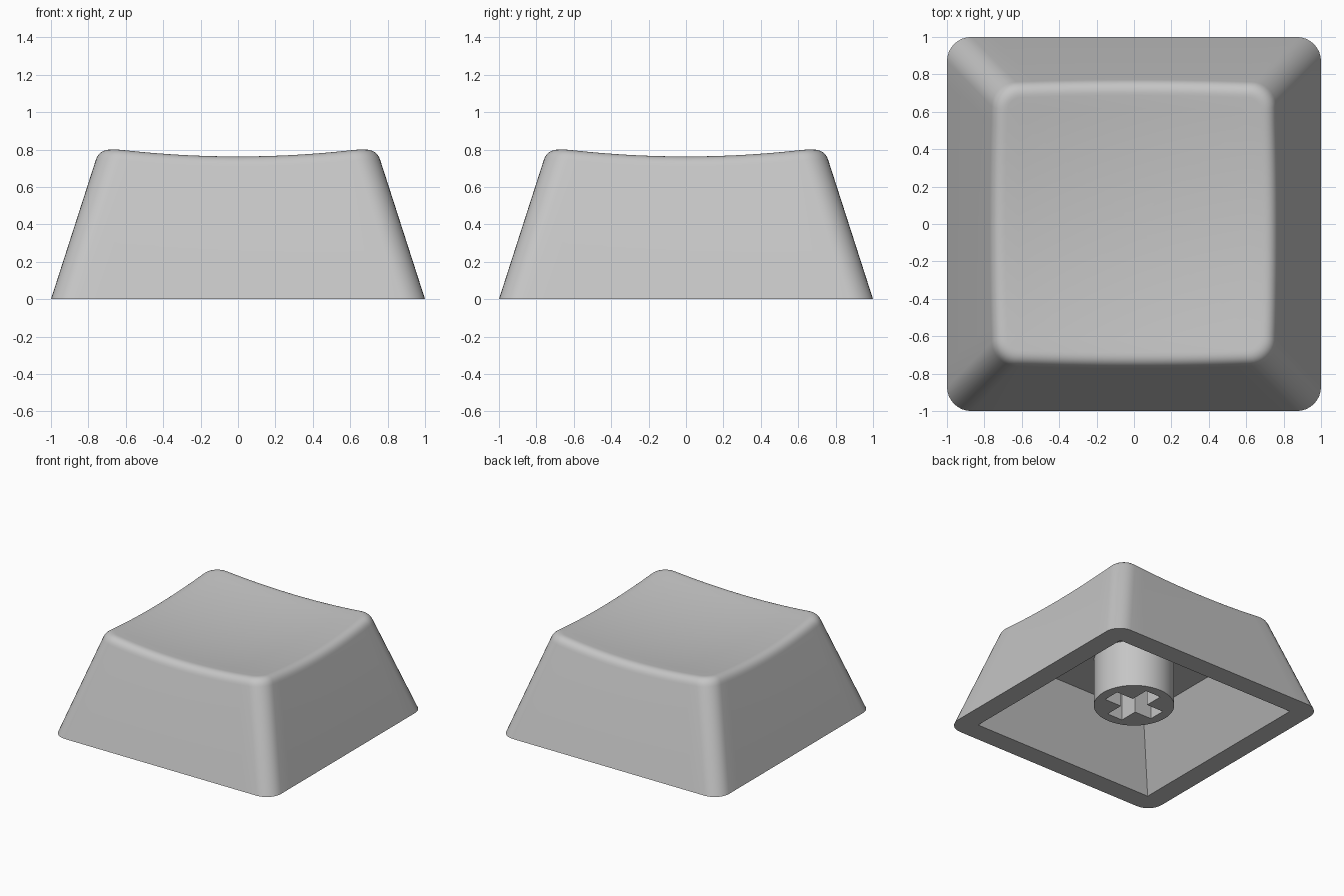
import bpy, bmesh, math
from mathutils import Vector

if "Cube" in bpy.data.objects:
    bpy.data.objects.remove(bpy.data.objects["Cube"])

TAPER, RADIUS, FILLET = 0.322, 0.13, 0.065

grey = bpy.data.materials.new("warm_grey_plastic")
grey.diffuse_color = (0.56, 0.56, 0.56, 1)
grey.use_nodes = True
grey.node_tree.nodes["Principled BSDF"].inputs["Base Color"].default_value = grey.diffuse_color


def make_object(name, bm):
    bmesh.ops.recalc_face_normals(bm, faces=bm.faces)
    mesh = bpy.data.meshes.new(name)
    bm.to_mesh(mesh)
    bm.free()
    mesh.materials.append(grey)
    ob = bpy.data.objects.new(name, mesh)
    bpy.context.collection.objects.link(ob)
    return ob


def loft(name, rings, tip=None):
    """Skin closed rings; close the start flat and the end flat or with a tip."""
    bm = bmesh.new()
    loops = [[bm.verts.new(p) for p in ring] for ring in rings]
    n = len(loops[0])
    for a, b in zip(loops, loops[1:]):
        for i in range(n):
            j = (i + 1) % n
            bm.faces.new((a[i], a[j], b[j], b[i]))
    bm.faces.new(loops[0][::-1])
    if tip is None:
        bm.faces.new(loops[-1])
    else:
        v = bm.verts.new(tip)
        for i in range(n):
            bm.faces.new((loops[-1][i], loops[-1][(i + 1) % n], v))
    return make_object(name, bm)


def cut(ob, cutter):
    mod = ob.modifiers.new("cut", 'BOOLEAN')
    mod.operation, mod.solver, mod.object = 'DIFFERENCE', 'EXACT', cutter
    bpy.context.view_layer.objects.active = ob
    bpy.ops.object.modifier_apply(modifier=mod.name)
    bpy.data.objects.remove(cutter)


def smooth(ob):
    bpy.ops.object.select_all(action='DESELECT')
    ob.select_set(True)
    bpy.context.view_layer.objects.active = ob
    bpy.ops.object.shade_smooth_by_angle(angle=math.radians(30))


def outline(half, r, corner=8, side=14):
    """Rounded square, counter-clockwise from the right side."""
    pts, c = [], half - r
    for q in range(4):
        ca, sa = math.cos(q * math.pi / 2), math.sin(q * math.pi / 2)
        quarter = [(half, -c + 2 * c * i / side) for i in range(side)]
        for i in range(corner):
            a = math.pi / 2 * i / corner
            quarter.append((c + r * math.cos(a), c + r * math.sin(a)))
        pts += [(x * ca - y * sa, x * sa + y * ca) for x, y in quarter]
    return pts


def dish(x, y):
    return 0.717 + 0.095 * (x * x + y * y)


def wall_ring(heights):
    return [Vector((*outline(1 - TAPER * z, RADIUS)[i], z)) for i, z in enumerate(heights)]


# outer cap: tapered walls, rounded top edge, spherical dish
count = len(outline(1, RADIUS))
zs = [0.77] * count
for _ in range(5):
    zs = [dish(p.x, p.y) for p in wall_ring(zs)]
edge = wall_ring(zs)
lower = wall_ring([z - FILLET * 0.95 for z in zs])
inner = []
for i, z in enumerate(zs):
    x, y = outline(1 - TAPER * z - FILLET, RADIUS - FILLET)[i]
    inner.append(Vector((x, y, dish(x, y))))

rings = [wall_ring([0] * count)]
for k in range(9):
    t = k / 8
    rings.append([a * (1 - t) ** 2 + b * 2 * t * (1 - t) + c * t * t
                  for a, b, c in zip(lower, edge, inner)])
for k in range(9, 0, -1):
    s = k / 10
    rings.append([(p.x * s, p.y * s, dish(p.x * s, p.y * s)) for p in inner])
cap = loft("cap_shell", rings, (0, 0, dish(0, 0)))

# hollow underside with sharp corners
slope = (0.833 - 0.583) / 0.5
cavity = []
for z in (-0.1, 0.5):
    h = 0.833 - slope * z
    cavity.append([(h, -h, z), (h, h, z), (-h, h, z), (-h, -h, z)])
cut(cap, loft("cavity_cutter", cavity))
smooth(cap)

# round mounting stem with a cross-shaped socket
circle = [(0.303 * math.cos(math.tau * i / 64), 0.303 * math.sin(math.tau * i / 64))
          for i in range(64)]
stem = loft("mount_stem", [[(x, y, z) for x, y in circle] for z in (0.111, 0.53)])
L, W = 0.225, 0.07
cross = []
for q in range(4):
    ca, sa = round(math.cos(q * math.pi / 2)), round(math.sin(q * math.pi / 2))
    cross += [(x * ca - y * sa, x * sa + y * ca) for x, y in ((L, -W), (L, W), (W, W))]
cut(stem, loft("socket_cutter", [[(x, y, z) for x, y in cross] for z in (0.0, 0.5)]))
smooth(stem)
